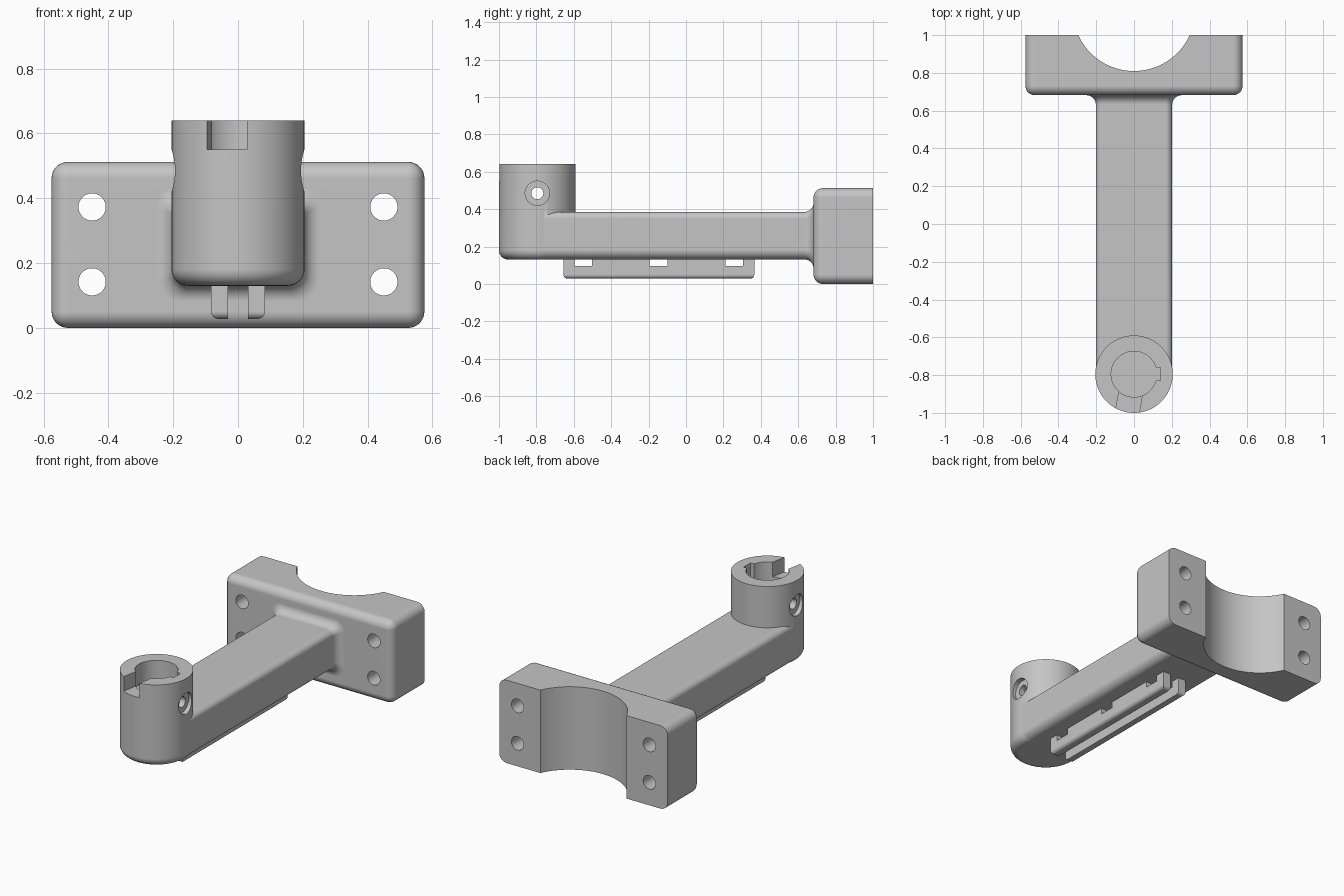
import bpy, bmesh, math
from mathutils import Matrix, Vector

cube = bpy.data.objects.get("Cube")
if cube:
    bpy.data.objects.remove(cube, do_unlink=True)

COLOUR = (0.56, 0.56, 0.56, 1)
grey = bpy.data.materials.new("plain_grey")
grey.use_nodes = True
grey.diffuse_color = COLOUR
for node in grey.node_tree.nodes:
    if node.type == 'BSDF_PRINCIPLED':
        node.inputs["Base Color"].default_value = COLOUR


def finish(name, bm):
    """Make the normals point outwards and turn the bmesh into an object."""
    bm.normal_update()
    bmesh.ops.recalc_face_normals(bm, faces=bm.faces[:])
    if bm.calc_volume(signed=True) < 0:
        bmesh.ops.reverse_faces(bm, faces=bm.faces[:])
    mesh = bpy.data.meshes.new(name)
    bm.to_mesh(mesh)
    bm.free()
    obj = bpy.data.objects.new(name, mesh)
    bpy.context.collection.objects.link(obj)
    return obj


def box(name, low, high, turn=None, round_rule=None, radius=0.05):
    """Box between two corners; edges that pass round_rule are rounded."""
    low, high = Vector(low), Vector(high)
    bm = bmesh.new()
    bmesh.ops.create_cube(bm, size=1, matrix=Matrix.Translation((low + high) / 2)
                          @ Matrix.Diagonal((high - low).to_4d()))
    if round_rule:
        edges = [e for e in bm.edges if round_rule((e.verts[0].co + e.verts[1].co) / 2)]
        bmesh.ops.bevel(bm, geom=edges, offset=radius, segments=8, profile=0.5,
                        affect='EDGES', clamp_overlap=False)
    if turn:
        bm.transform(turn)
    return finish(name, bm)


def rod(name, start, end, radius, round_start=0, sides=96):
    """Cylinder between two points, optionally with a rounded first rim."""
    start, end = Vector(start), Vector(end)
    axis = end - start
    bm = bmesh.new()
    bmesh.ops.create_cone(bm, cap_ends=True, segments=sides, radius1=radius,
                          radius2=radius, depth=axis.length)
    if round_start:
        rim = [e for e in bm.edges if all(v.co.z < 0 for v in e.verts)]
        bmesh.ops.bevel(bm, geom=rim, offset=round_start, segments=8, profile=0.5,
                        affect='EDGES', clamp_overlap=False)
    bm.transform(Matrix.Translation((start + end) / 2)
                 @ axis.to_track_quat('Z', 'Y').to_matrix().to_4x4())
    return finish(name, bm)


def combine(target, other, operation):
    mod = target.modifiers.new(operation.lower(), 'BOOLEAN')
    mod.operation, mod.solver, mod.object = operation, 'EXACT', other
    bpy.context.view_layer.objects.active = target
    bpy.ops.object.modifier_apply(modifier=mod.name)
    bpy.data.objects.remove(other, do_unlink=True)


def arm_section(y, grow):
    """Rounded rectangle across the arm, enlarged by grow on every side."""
    half, bottom, top = 0.202 + grow, 0.132 - grow, 0.385 + grow
    points = []
    for quarter, (sx, up) in enumerate([(1, 1), (-1, 1), (-1, 0), (1, 0)]):
        r = (0.035 if up else 0.05) + grow * 0.5
        cx, cz = sx * (half - r), (top - r if up else bottom + r)
        for i in range(9):
            a = math.pi / 2 * (quarter + i / 8)
            points.append((cx + r * math.cos(a), y, cz + r * math.sin(a)))
    return points


# Arm with a flared root that blends into the mounting block
flare = 0.05
stations = [(-0.795, 0)]
for i in range(9):
    a = math.pi / 2 * i / 8
    stations.append((0.632 + flare * math.sin(a), flare * (1 - math.cos(a))))
stations.append((0.75, flare))
bm = bmesh.new()
rings = [[bm.verts.new(p) for p in arm_section(y, g)] for y, g in stations]
for a, b in zip(rings, rings[1:]):
    for i in range(len(a)):
        j = (i + 1) % len(a)
        bm.faces.new((a[i], a[j], b[j], b[i]))
bm.faces.new(rings[0])
bm.faces.new(rings[-1])
bracket = finish("clamp_bracket", bm)

# Mounting block, rounded everywhere except on its flat back
block = box("mounting_block", (-0.575, 0.682, 0), (0.575, 1, 0.512),
            round_rule=lambda c: c.y < 0.99)

# Half-round saddle and bolt holes in the block
combine(block, rod("saddle", (0, 1.134, -0.1), (0, 1.134, 0.7), 0.324, sides=128),
        'DIFFERENCE')
for x in (-0.45, 0.45):
    for z in (0.142, 0.373):
        bolt_hole = rod("bolt_hole", (x, 0.6, z), (x, 1.1, z), 0.042, sides=48)
        combine(block, bolt_hole, 'DIFFERENCE')
combine(bracket, block, 'UNION')

# Upright socket post
py = -0.795
combine(bracket, rod("post", (0, py, 0.13), (0, py, 0.64), 0.205, 0.05), 'UNION')

# Pair of slotted rails under the arm
for side in (-1, 1):
    xs = sorted((side * 0.031, side * 0.083))
    rail = box("rail", (xs[0], -0.655, 0.028), (xs[1], 0.365, 0.18), radius=0.022,
               round_rule=lambda c: c.z < 0.03 and (abs(c.x) > 0.07 or abs(c.y) > 0.3))
    for y in (-0.55, -0.147, 0.257):
        window = box("rail_window", (xs[0] - 0.02, y - 0.047, 0.095),
                     (xs[1] + 0.02, y + 0.047, 0.134))
        combine(rail, window, 'DIFFERENCE')
    combine(bracket, rail, 'UNION')

# Socket bore, keyway, rim slot and counterbored cross hole in the post
turn = Matrix.Translation((0, py, 0)) @ Matrix.Rotation(math.radians(-10), 4, 'Z')
cutters = [
    rod("socket_bore", (0, py, 0.25), (0, py, 0.75), 0.121),
    box("keyway", (0.08, py - 0.034, 0.252), (0.14, py + 0.034, 0.75)),
    box("rim_slot", (-0.0625, -0.3, 0.55), (0.0625, -0.02, 0.76), turn),
    rod("cross_hole", (-0.3, py, 0.485), (0.3, py, 0.485), 0.032, sides=48),
]
for side in (-1, 1):
    cutters.append(rod("counterbore", (side * 0.175, py, 0.485),
                       (side * 0.3, py, 0.485), 0.065, sides=48))
for cutter in cutters:
    combine(bracket, cutter, 'DIFFERENCE')

# Colour and shading
bracket.data.materials.clear()
bracket.data.materials.append(grey)
for face in bracket.data.polygons:
    face.material_index = 0
bpy.ops.object.select_all(action='DESELECT')
bracket.select_set(True)
bpy.context.view_layer.objects.active = bracket
bpy.ops.object.shade_smooth_by_angle(angle=math.radians(30))
normals = bracket.modifiers.new("weighted_normals", 'WEIGHTED_NORMAL')
normals.keep_sharp = True
